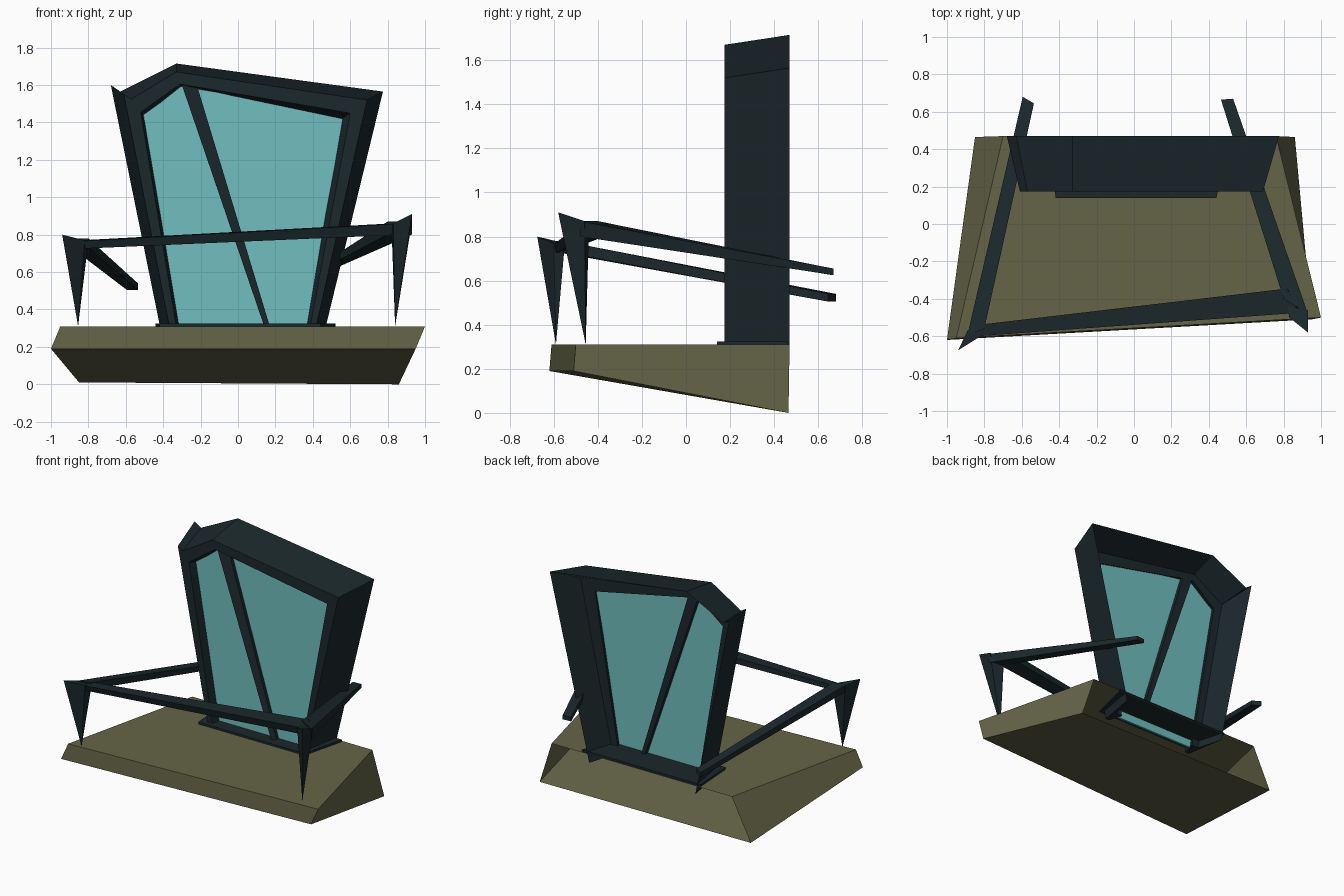
import bpy, bmesh

if "Cube" in bpy.data.objects:
    bpy.data.objects.remove(bpy.data.objects["Cube"])


def material(name, rgb):
    m = bpy.data.materials.new(name)
    m.diffuse_color = (*rgb, 1)
    m.use_nodes = True
    m.node_tree.nodes["Principled BSDF"].inputs["Base Color"].default_value = m.diffuse_color
    return m


DARK = material("dark_metal", (0.011, 0.021, 0.025))
OLIVE = material("olive_stone", (0.13, 0.13, 0.065))
GLASS = material("teal_glass", (0.16, 0.52, 0.52))


def loft(name, rings, mat, cap_start=True, cap_end=True):
    """Skin matching rings of points with flat faces."""
    bm = bmesh.new()
    vs = [[bm.verts.new(p) for p in r] for r in rings]
    n = len(rings[0])
    for a, b in zip(vs, vs[1:]):
        for i in range(n):
            j = (i + 1) % n
            bm.faces.new((a[i], a[j], b[j], b[i]))
    if cap_start:
        bm.faces.new(vs[0][::-1])
    if cap_end:
        bm.faces.new(vs[-1])
    bmesh.ops.remove_doubles(bm, verts=bm.verts, dist=1e-5)
    bmesh.ops.recalc_face_normals(bm, faces=bm.faces)
    me = bpy.data.meshes.new(name)
    bm.to_mesh(me)
    bm.free()
    me.materials.append(mat)
    ob = bpy.data.objects.new(name, me)
    bpy.context.collection.objects.link(ob)
    return ob


def rail_end(a, b, top, bottom):
    """Rectangular rail section between two plan points."""
    return [(*a, bottom), (*b, bottom), (*b, top), (*a, top)]


# wedge platform, hollow and open at the back
loft("platform", [
    [(-1, -.62, .19), (.95, -.51, .19), (1, -.50, .31), (-.95, -.61, .31)],
    [(-.85, .465, .01), (.86, .465, 0), (.76, .47, .31), (-.70, .47, .31)],
], OLIVE, cap_end=False)

# flared frame with a sharp rear edge; (x, z) per corner of the section:
# outer front, outer back, inner step, glass edge, inner front
stations = [
    ((-.355, .25), (-.405, .25), (-.35, .25), (-.295, .25), (-.32, .25)),
    ((-.61, 1.55), (-.68, 1.60), (-.57, 1.49), (-.495, 1.43), (-.52, 1.455)),
    ((-.57, 1.525), (-.63, 1.565), (-.57, 1.49), (-.495, 1.43), (-.52, 1.455)),
    ((-.33, 1.67), (-.33, 1.715), (-.32, 1.64), (-.30, 1.585), (-.31, 1.605)),
    ((.69, 1.52), (.775, 1.565), (.66, 1.48), (.54, 1.41), (.60, 1.45)),
    ((.405, .25), (.455, .25), (.395, .25), (.345, .25), (.375, .25)),
]
DEPTH = (.175, .47, .28, .28, .175)
loft("window_frame", [[(x, y, z) for (x, z), y in zip(s, DEPTH)] for s in stations], DARK)

# glass pane fills the frame
pane = [(-.31, .25), (-.51, 1.44), (-.30, 1.60), (.56, 1.42), (.36, .25)]
loft("glass_pane", [[(x, y, z) for x, z in pane] for y in (.235, .25)], GLASS)

# slanted bar across the glass
loft("diagonal_bar", [
    [(-.30, .19, 1.60), (-.22, .21, 1.60), (-.22, .28, 1.60), (-.30, .28, 1.60)],
    [(.14, .19, .31), (.17, .21, .31), (.17, .28, .31), (.14, .28, .31)],
], DARK)

# thin sill plate under the window
sill = [(-.42, .14), (.44, .14), (.52, .46), (-.44, .46)]
loft("sill", [[(x, y, z) for x, y in sill] for z in (.31, .325)], DARK)

# handrails
loft("front_rail", [[(-.84, -.59, .725), (-.84, -.54, .735), (-.84, -.54, .77), (-.84, -.60, .765)],
                    [(.88, -.45, .80), (.82, -.345, .81), (.82, -.345, .86), (.88, -.475, .86)]], DARK)
loft("left_rail", [rail_end((-.89, -.59), (-.80, -.56), .78, .73),
                   rail_end((-.595, .68), (-.535, .645), .54, .505)], DARK)
loft("right_rail", [rail_end((.80, -.40), (.93, -.48), .87, .80),
                    rail_end((.465, .665), (.53, .67), .655, .625)], DARK)


# horned posts tapering down to a point
def post(name, top, tip):
    loft(name, [top, [tip] * 4], DARK, cap_end=False)


post("left_post", [(-.94, -.675, .80), (-.82, -.60, .77),
                   (-.80, -.55, .765), (-.89, -.57, .775)], (-.855, -.59, .31))
post("right_post", [(.93, -.58, .91), (.93, -.46, .87),
                    (.82, -.44, .86), (.83, -.50, .86)], (.84, -.455, .31))
